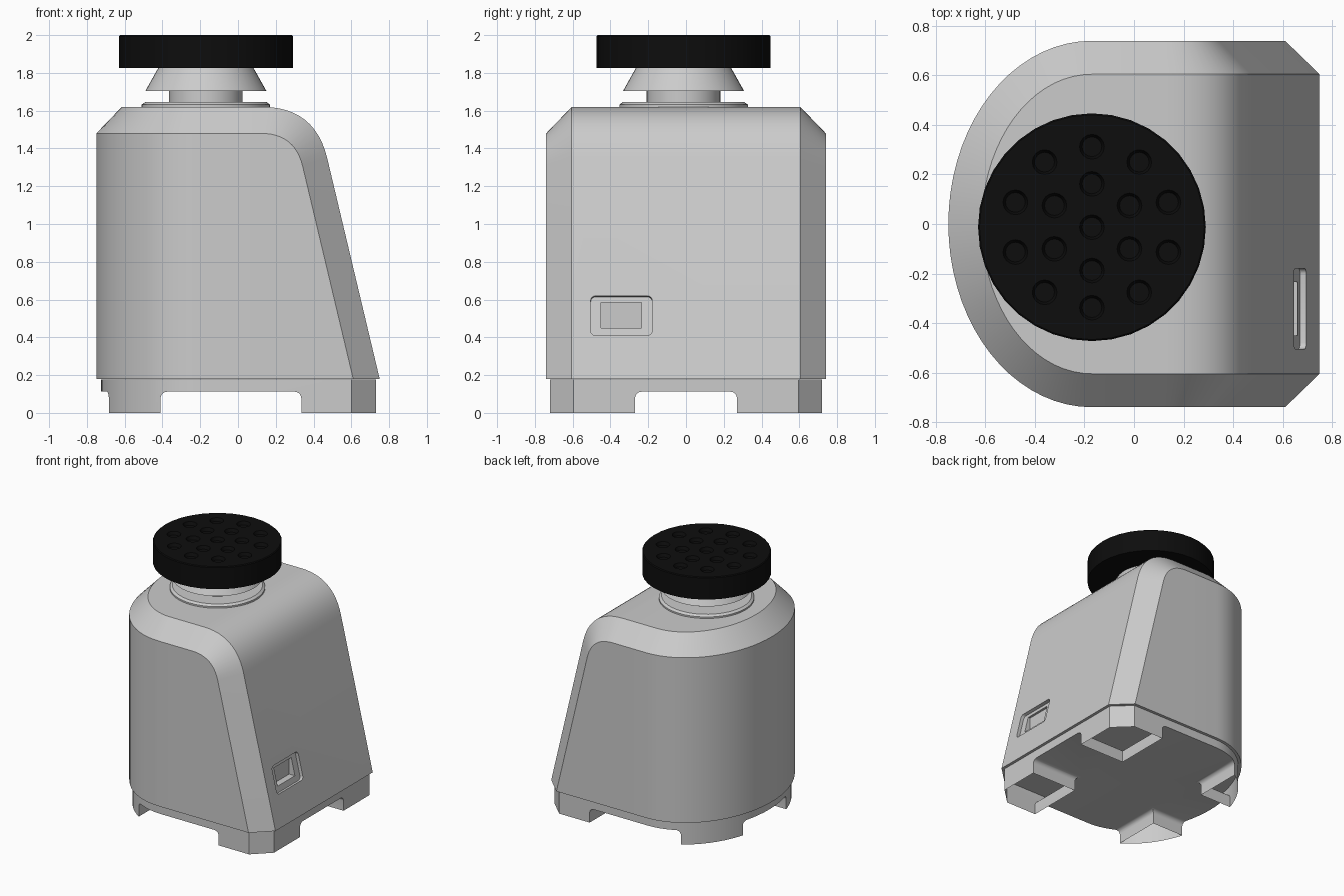
import bpy, bmesh, math
from mathutils import Matrix, Vector

cube = bpy.data.objects.get("Cube")
if cube:
    bpy.data.objects.remove(cube, do_unlink=True)


def material(name, value):
    mat = bpy.data.materials.new(name)
    mat.use_nodes = True
    color = (value, value, value, 1)
    mat.diffuse_color = color
    bsdf = mat.node_tree.nodes["Principled BSDF"]
    bsdf.inputs["Base Color"].default_value = color
    bsdf.inputs["Roughness"].default_value = 0.6
    return mat


GREY = material("light grey plastic", 0.6)
BLACK = material("black rubber", 0.004)


def finish(bm, name, mat=None):
    bmesh.ops.remove_doubles(bm, verts=bm.verts, dist=1e-5)
    bmesh.ops.recalc_face_normals(bm, faces=bm.faces)
    mesh = bpy.data.meshes.new(name)
    bm.to_mesh(mesh)
    bm.free()
    obj = bpy.data.objects.new(name, mesh)
    bpy.context.collection.objects.link(obj)
    mesh.materials.append(mat or GREY)
    return obj


def cut(obj, cutter):
    cutter.hide_render = True
    mod = obj.modifiers.new("cut", "BOOLEAN")
    mod.operation = "DIFFERENCE"
    mod.solver = "EXACT"
    mod.object = cutter
    bpy.context.view_layer.objects.active = obj
    bpy.ops.object.modifier_apply(modifier=mod.name)
    bpy.data.objects.remove(cutter, do_unlink=True)


def smooth(obj, angle=30):
    bpy.ops.object.select_all(action="DESELECT")
    obj.select_set(True)
    bpy.context.view_layer.objects.active = obj
    bpy.ops.object.shade_smooth_by_angle(angle=math.radians(angle))


def prism(name, points, direction):
    bm = bmesh.new()
    face = bm.faces.new([bm.verts.new(p) for p in points])
    new = bmesh.ops.extrude_face_region(bm, geom=[face])["geom"]
    verts = [v for v in new if isinstance(v, bmesh.types.BMVert)]
    bmesh.ops.translate(bm, verts=verts, vec=direction)
    return finish(bm, name)


def box(name, center, size, tilt=0, rounding=0):
    bm = bmesh.new()
    bmesh.ops.create_cube(bm, size=1, matrix=Matrix.Diagonal((*size, 1)))
    if rounding:
        edges = [e for e in bm.edges
                 if abs((e.verts[0].co - e.verts[1].co).x) > size[0] / 2]
        bmesh.ops.bevel(bm, geom=edges, offset=rounding, segments=4,
                        profile=0.5, affect="EDGES")
    bm.transform(Matrix.Translation(center) @ Matrix.Rotation(tilt, 4, "Y"))
    return finish(bm, name)


def lathe(name, profile, center, sides, mat):
    bm = bmesh.new()
    verts = [bm.verts.new((r, 0, z)) for r, z in profile]
    edges = [bm.edges.new(pair) for pair in zip(verts, verts[1:])]
    bmesh.ops.spin(bm, geom=verts + edges, cent=(0, 0, 0), axis=(0, 0, 1),
                   angle=math.tau, steps=sides)
    bmesh.ops.translate(bm, verts=bm.verts, vec=center)
    return finish(bm, name, mat)


def quarter_ellipse(a, b, steps=18):
    return [(-0.17 - a * math.sin(t), b * math.cos(t))
            for t in (i / steps * math.pi / 2 for i in range(steps + 1))]


# Body: one edge line per side of the chamfer, up the slope and round the back
FLOOR = 0.18
LEAN = math.atan2(0.29, 1.22)


def edge_line(foot_x, top, half_width, back, tangent):
    corner = Vector((foot_x - math.tan(LEAN) * (top - FLOOR), top))
    start = corner + tangent * Vector((math.sin(LEAN), -math.cos(LEAN)))
    end = corner - Vector((tangent, 0))
    line = [(foot_x, half_width, FLOOR)]
    for i in range(13):
        t = i / 12
        p = start * (1 - t) ** 2 + corner * 2 * t * (1 - t) + end * t * t
        line.append((p.x, half_width, p.y))
    return line + [(x, y, top) for x, y in quarter_ellipse(back, half_width)]


inner = edge_line(0.75, 1.62, 0.605, 0.445, 0.28)
outer = edge_line(0.61, 1.48, 0.74, 0.58, 0.18)
bm = bmesh.new()
sections = []
for i, o in zip(inner, outer):
    half = [(o[0], o[1], FLOOR), o, i]
    loop = half + [(x, -y, z) for x, y, z in reversed(half)]
    sections.append([bm.verts.new(p) for p in loop])
for a, b in zip(sections, sections[1:]):
    for k in range(6):
        n = (k + 1) % 6
        bm.faces.new((a[k], a[n], b[n], b[k]))
bm.faces.new(sections[0][1:5])
bmesh.ops.remove_doubles(bm, verts=bm.verts, dist=1e-5)
bmesh.ops.dissolve_degenerate(bm, edges=bm.edges, dist=1e-5)
body = finish(bm, "body")

# Socket recess on the sloped side
cut(body, box("recess_cutter", (0.67, -0.342, 0.515), (0.05, 0.325, 0.215),
              -LEAN, 0.025))
cut(body, box("socket_cutter", (0.68, -0.342, 0.517), (0.14, 0.215, 0.135)))
smooth(body)

# Base with four hollow corner feet left by crossing slots
half = [(0.73, 0.595), (0.6, 0.72)] + quarter_ellipse(0.555, 0.72)
outline = half + [(x, -y) for x, y in reversed(half[:-1])]
base = prism("base", [(x, y, 0) for x, y in outline], (0, 0, 0.178))


def slot_profile(low, high, top=0.112, r=0.035):
    points = [(low, -0.1)]
    for cx, first in ((low + r, math.pi), (high - r, math.pi / 2)):
        for i in range(6):
            t = first - i / 5 * math.pi / 2
            points.append((cx + r * math.cos(t), top - r + r * math.sin(t)))
    return points + [(high, -0.1)]


cut(base, prism("slot_cutter", [(x, -1, z) for x, z in slot_profile(-0.41, 0.335)],
                (0, 2, 0)))
cut(base, prism("slot_cutter", [(-1, y, z) for y, z in slot_profile(-0.27, 0.27)],
                (2, 0, 0)))
bm = bmesh.new()
bm.from_mesh(base.data)
soles = [f for f in bm.faces if f.calc_center_median().z < 0.001]
bmesh.ops.delete(bm, geom=soles, context="FACES")
bm.to_mesh(base.data)
bm.free()
smooth(base)

# Collar, neck and flared cup under the platform
AXIS = Vector((-0.17, -0.013, 0))
neck = lathe("neck", [(0, 1.61), (0.34, 1.61), (0.34, 1.632), (0.322, 1.645),
                      (0.195, 1.645), (0.195, 1.705), (0.32, 1.705),
                      (0.25, 1.83), (0, 1.83)], AXIS, 48, GREY)
smooth(neck)

# Round rubber platform with dimples in rings
platform = lathe("platform", [(0, 1.825), (0.46, 1.825), (0.46, 1.994),
                              (0.454, 2), (0, 2)], AXIS, 36, BLACK)
bm = bmesh.new()
for count, radius, first in ((1, 0, 0), (6, 0.175, 30), (10, 0.325, 18)):
    for i in range(count):
        t = math.radians(first) + i / count * math.tau
        spot = AXIS + Vector((radius * math.cos(t), radius * math.sin(t), 2))
        bmesh.ops.create_cone(bm, cap_ends=True, segments=16, radius1=0.04,
                              radius2=0.06, depth=0.05,
                              matrix=Matrix.Translation(spot))
cut(platform, finish(bm, "dimple_cutter", BLACK))
smooth(platform)
